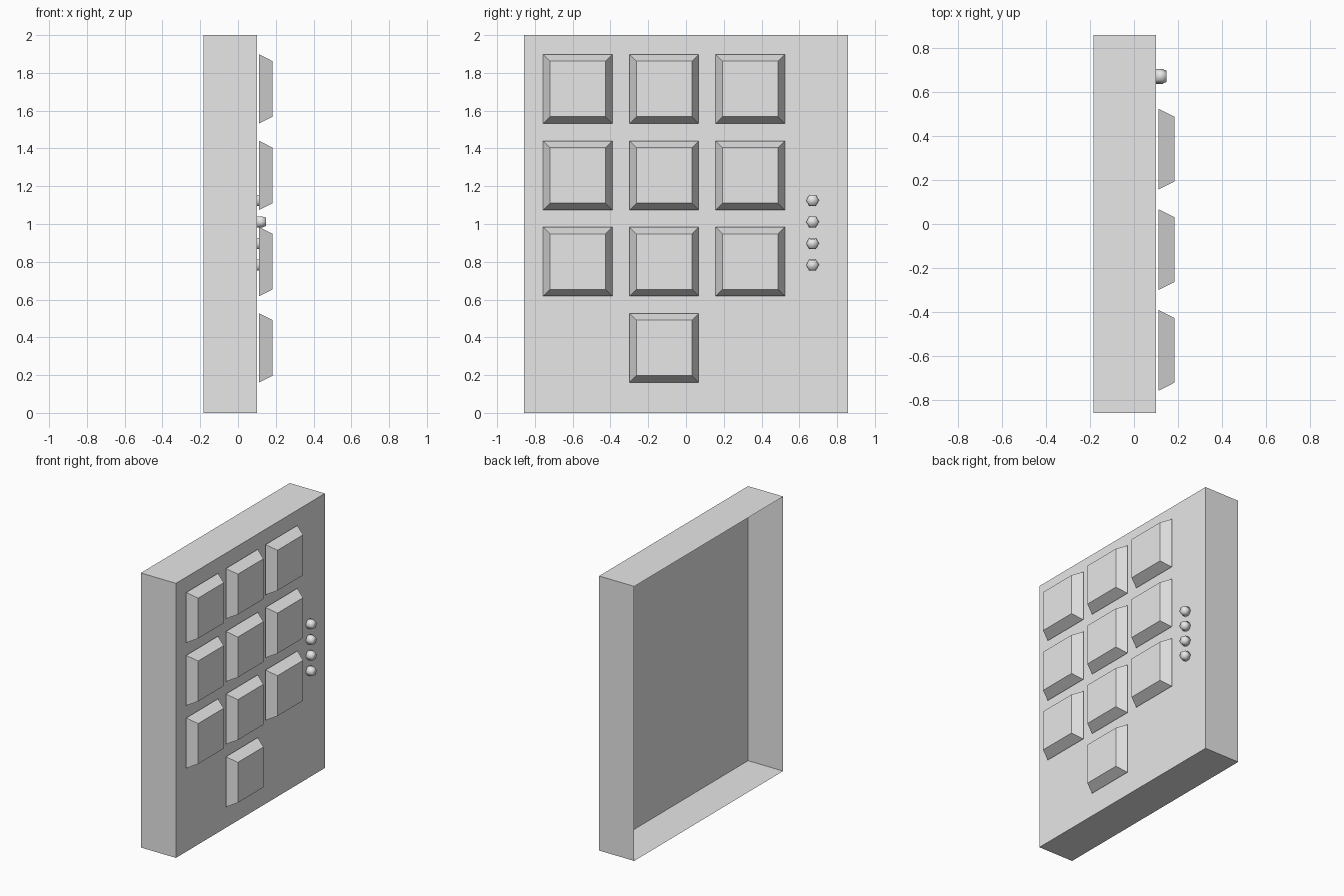
import bpy, bmesh
from math import cos, sin, tau

cube = bpy.data.objects.get("Cube")
if cube:
    bpy.data.objects.remove(cube, do_unlink=True)

grey = bpy.data.materials.new("light grey")
grey.use_nodes = True
grey.diffuse_color = (0.8, 0.8, 0.8, 1)
grey.node_tree.nodes["Principled BSDF"].inputs["Base Color"].default_value = (0.8, 0.8, 0.8, 1)


def loft(name, rings, location, close_back=True):
    """Skin a stack of equal-length rings of points and cap the front end."""
    bm = bmesh.new()
    loops = [[bm.verts.new(p) for p in ring] for ring in rings]
    for a, b in zip(loops, loops[1:]):
        for i in range(len(a)):
            j = (i + 1) % len(a)
            bm.faces.new((a[i], a[j], b[j], b[i]))
    bm.faces.new(loops[-1])
    if close_back:
        bm.faces.new(reversed(loops[0]))
    mesh = bpy.data.meshes.new(name)
    bm.to_mesh(mesh)
    bm.free()
    mesh.materials.append(grey)
    obj = bpy.data.objects.new(name, mesh)
    obj.location = location
    bpy.context.collection.objects.link(obj)
    return obj


def rectangle(x, half_y, half_z):
    return [(x, -half_y, -half_z), (x, half_y, -half_z),
            (x, half_y, half_z), (x, -half_y, half_z)]


def hexagon(x, r):
    return [(x, r * cos(tau * i / 6), r * sin(tau * i / 6)) for i in range(6)]


# Thin-walled housing, open at the back
loft("housing", [rectangle(-0.183, 0.857, 1), rectangle(0.1, 0.857, 1)],
     (0, 0, 1), close_back=False)

# Keypad: three rows of three tapered keys and a single key below
columns = (-0.573, -0.116, 0.34)
rows = (1.715, 1.257, 0.801, 0.344)
for r, z in enumerate(rows):
    for c, y in enumerate(columns):
        if r == 3 and c != 1:
            continue
        loft(f"key_row{r + 1}_column{c + 1}",
             [rectangle(0, 0.183, 0.183), rectangle(0.071, 0.147, 0.147)],
             (0.112, y, z))

# Column of small six-sided indicator lights
for i in range(4):
    light = loft(f"indicator_light_{i + 1}",
                 [hexagon(0, 0.034), hexagon(0.03, 0.034), hexagon(0.036, 0.03),
                  hexagon(0.048, 0.026)],
                 (0.1, 0.67, 1.125 - 0.114 * i))
    for face in light.data.polygons:
        face.use_smooth = True
